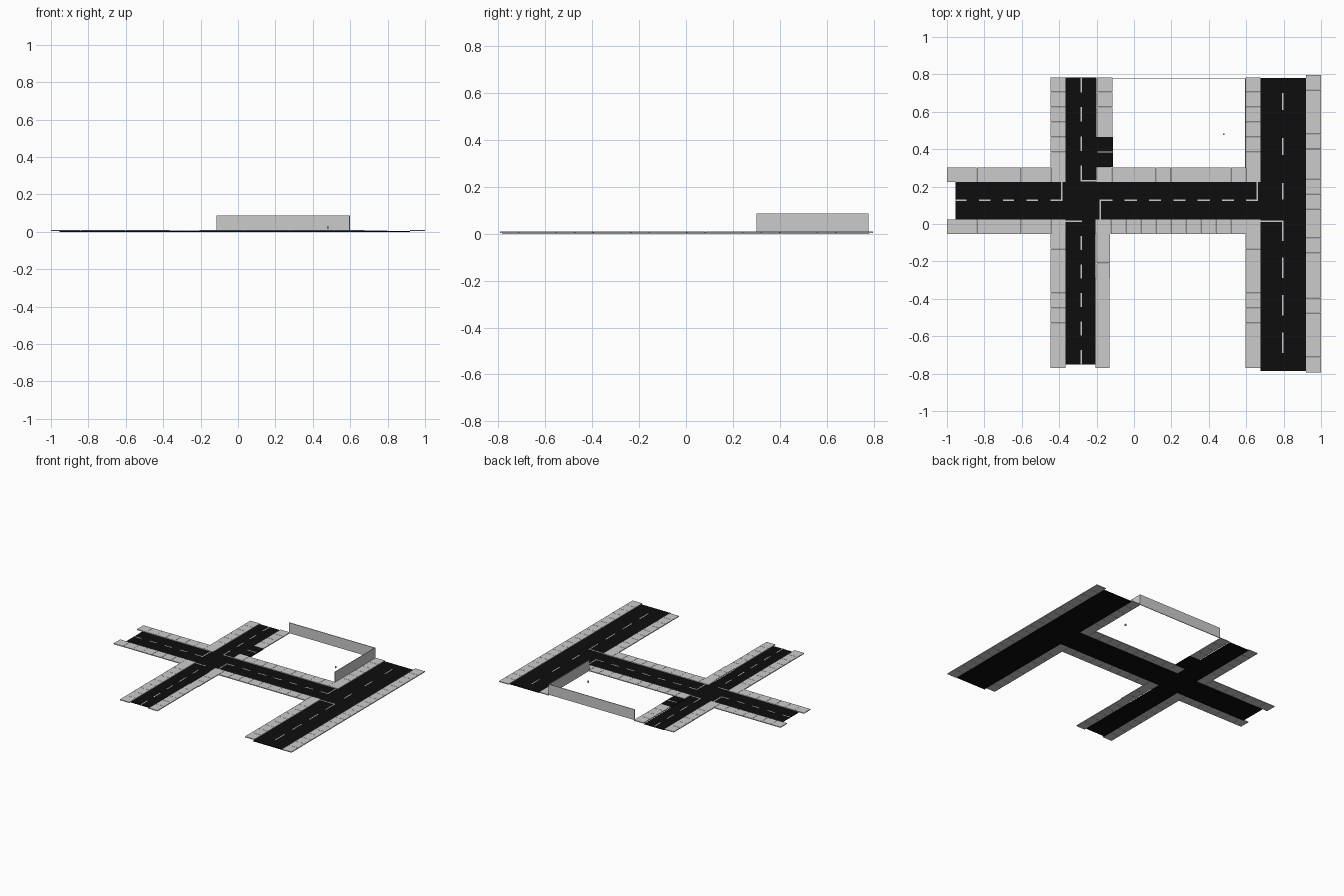
import bpy, bmesh

if "Cube" in bpy.data.objects:
    bpy.data.objects.remove(bpy.data.objects["Cube"])

def material(name, v):
    m = bpy.data.materials.new(name)
    m.diffuse_color = (v, v, v, 1)
    m.use_nodes = True
    m.node_tree.nodes["Principled BSDF"].inputs["Base Color"].default_value = m.diffuse_color
    return m

BLACK = material("asphalt", 0.004)
WHITE = material("road_paint", 0.8)

def boxes(name, rects, z0, z1, mat=None):
    """One object made of boxes given as (x0, x1, y0, y1)."""
    bm = bmesh.new()
    for x0, x1, y0, y1 in rects:
        r = bmesh.ops.create_cube(bm, size=1)
        for v in r["verts"]:
            v.co = (x1 if v.co.x > 0 else x0,
                    y1 if v.co.y > 0 else y0,
                    z1 if v.co.z > 0 else z0)
    me = bpy.data.meshes.new(name)
    bm.to_mesh(me)
    bm.free()
    ob = bpy.data.objects.new(name, me)
    bpy.context.collection.objects.link(ob)
    if mat:
        me.materials.append(mat)
    return ob

def tiles(name, x0, x1, y0, y1, gap=0.0015):
    """Row of paving slabs along the longer side."""
    along_x = (x1 - x0) > (y1 - y0)
    a, b = (x0, x1) if along_x else (y0, y1)
    n = max(1, round((b - a) / 0.08))
    s = (b - a) / n
    rects = []
    for i in range(n):
        p = a + i * s + (gap if i else 0)
        q = a + (i + 1) * s
        rects.append((p, q, y0, y1) if along_x else (x0, x1, p, q))
    boxes(name, rects, 0.004, 0.01)

# Road surfaces, split so that they do not overlap
boxes("main_road", [(-0.955, 0.676, 0.025, 0.225)], 0, 0.005, BLACK)
boxes("side_road", [(-0.366, -0.2, 0.225, 0.783), (-0.366, -0.205, -0.75, 0.025)], 0, 0.005, BLACK)
boxes("wide_road", [(0.676, 0.92, -0.785, 0.78)], 0, 0.005, BLACK)
boxes("driveway", [(-0.2, -0.113, 0.305, 0.465)], 0.003, 0.009, BLACK)

# Pavements
tiles("pavement_north_west", -1, -0.366, 0.225, 0.303)
tiles("pavement_south_west", -1, -0.366, -0.053, 0.025)
tiles("pavement_north_middle", -0.2, 0.676, 0.225, 0.303)
tiles("pavement_south_middle", -0.205, 0.676, -0.053, 0.025)
tiles("pavement_side_north_left", -0.446, -0.366, 0.303, 0.783)
tiles("pavement_side_north_right", -0.195, -0.115, 0.465, 0.783)
tiles("pavement_side_south_left", -0.446, -0.366, -0.77, -0.053)
tiles("pavement_side_south_right_near", -0.2, -0.127, -0.29, -0.053)
tiles("pavement_side_south_right_far", -0.205, -0.132, -0.77, -0.29)
tiles("pavement_wide_north", 0.597, 0.676, 0.303, 0.783)
tiles("pavement_wide_south", 0.597, 0.676, -0.77, -0.053)
tiles("pavement_far_east", 0.92, 1.0, -0.793, 0.797)

# Dashed centre lines
W = 0.004

def dashes_x(y, a, b, length, step):
    out = []
    while a < b - 0.01:
        out.append((a, min(a + length, b), y - W, y + W))
        a += step
    return out

def dashes_y(x, a, b, length, step):
    return [(p, q, r, s) for r, s, p, q in dashes_x(x, a, b, length, step)]

lines = dashes_x(0.127, -0.955, -0.385, 0.06, 0.127)
lines += dashes_x(0.127, -0.18, 0.66, 0.065, 0.13)
lines += dashes_y(-0.283, 0.235, 0.783, 0.078, 0.156)
lines += dashes_y(-0.283, -0.75, 0.015, 0.075, 0.153)
lines += dashes_y(0.795, 0.13, 0.70, 0.09, 0.24)
lines += dashes_y(0.795, -0.69, 0.015, 0.11, 0.2)
boxes("centre_dashes", lines, 0.0045, 0.0065, WHITE)

# Stop lines at the junctions
boxes("stop_lines", [
    (-0.287, -0.2, 0.228, 0.236), (-0.366, -0.279, 0.011, 0.019),
    (-0.389, -0.381, 0.123, 0.225), (-0.184, -0.176, 0.025, 0.131),
    (0.656, 0.664, 0.123, 0.225), (0.676, 0.799, 0.011, 0.019)],
    0.0045, 0.0065, WHITE)
boxes("driveway_line", [(-0.195, -0.113, 0.381, 0.388)], 0.0085, 0.0095, WHITE)

# Boundary walls of the empty lot
boxes("lot_wall", [(-0.115, 0.599, 0.774, 0.779), (0.594, 0.599, 0.3, 0.774)], 0.008, 0.087)

# Small block floating over the lot
boxes("small_block", [(0.475, 0.483, 0.476, 0.484)], 0.016, 0.03)
